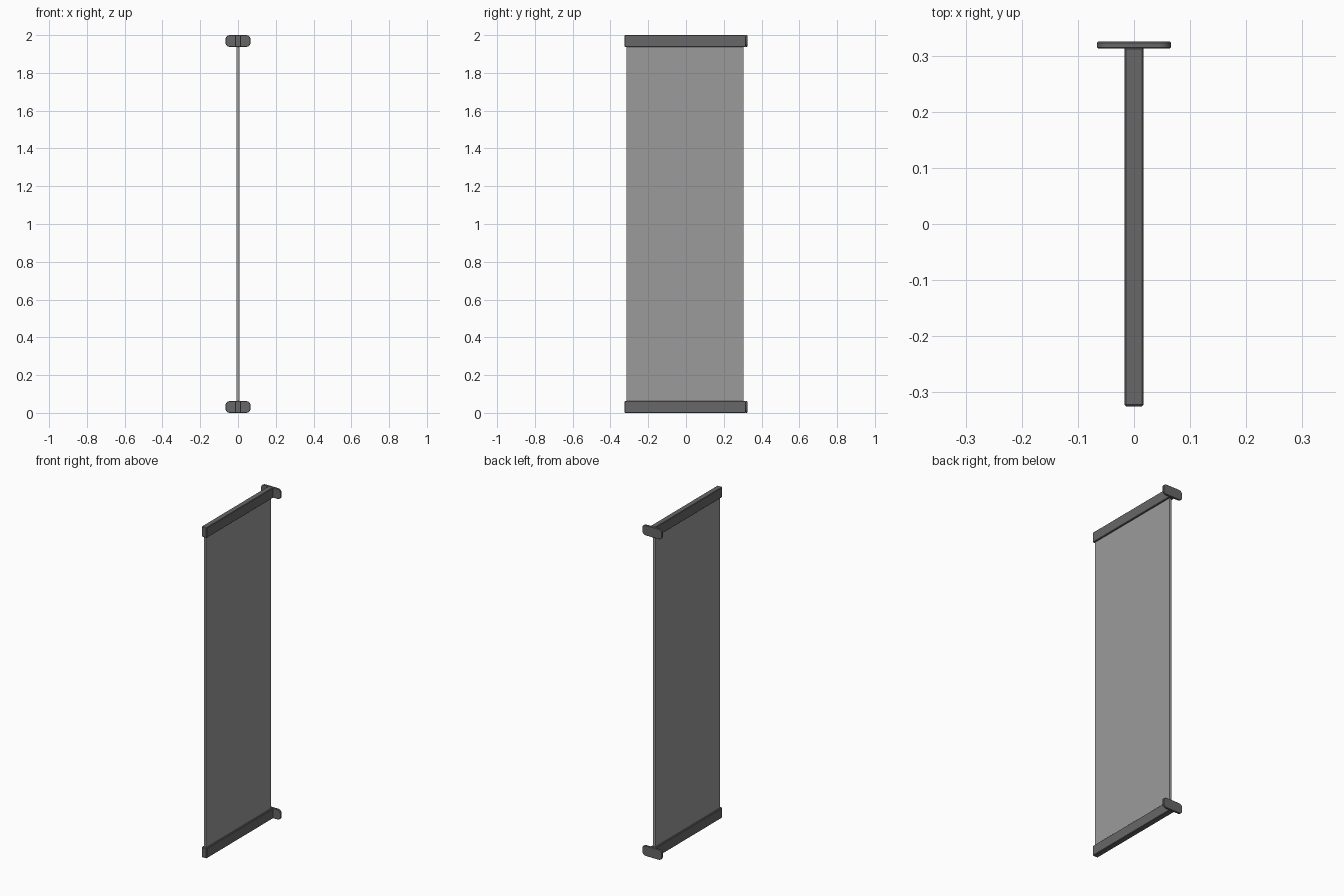
import bpy, bmesh
from mathutils import Vector

if "Cube" in bpy.data.objects:
    bpy.data.objects.remove(bpy.data.objects["Cube"])


def material(name, value):
    m = bpy.data.materials.new(name)
    m.diffuse_color = (value, value, value, 1)
    m.use_nodes = True
    m.node_tree.nodes["Principled BSDF"].inputs["Base Color"].default_value = m.diffuse_color
    return m


PANEL_GREY = material("panel_grey", 0.33)
RAIL_GREY = material("rail_dark_grey", 0.135)


def box(name, lo, hi, mat, bevel=0.0, corner=0.0):
    """Box from min/max corners; 'corner' rounds the edges running along y."""
    lo, hi = Vector(lo), Vector(hi)
    bm = bmesh.new()
    bmesh.ops.create_cube(bm, size=1)
    for v in bm.verts:
        v.co = Vector(((lo[i] + hi[i]) / 2 + v.co[i] * (hi[i] - lo[i]) for i in range(3)))
    if corner:
        edges = [e for e in bm.edges
                 if abs(e.verts[0].co.y - e.verts[1].co.y) > 1e-4]
        bmesh.ops.bevel(bm, geom=edges, offset=corner, segments=5,
                        profile=0.5, affect='EDGES')
    me = bpy.data.meshes.new(name)
    bm.to_mesh(me)
    bm.free()
    me.materials.append(mat)
    ob = bpy.data.objects.new(name, me)
    bpy.context.collection.objects.link(ob)
    if bevel:
        m = ob.modifiers.new("edge_bevel", 'BEVEL')
        m.width = bevel
        m.segments = 1
        m.limit_method = 'ANGLE'
    bpy.ops.object.select_all(action='DESELECT')
    ob.select_set(True)
    bpy.context.view_layer.objects.active = ob
    if corner:
        bpy.ops.object.shade_smooth_by_angle()


# Thin upright panel, its ends seated in the rails
box("panel", (-0.008, -0.315, 0.05), (0.008, 0.305, 1.95), PANEL_GREY)

# Bottom and top rails, each with a rounded mounting plate at the back
H = 0.062
for side, z in (("bottom", 0.0), ("top", 2.0 - H)):
    box(side + "_rail", (-0.017, -0.325, z), (0.017, 0.315, z + H),
        RAIL_GREY, bevel=0.003)
    box(side + "_mounting_plate", (-0.066, 0.313, z), (0.066, 0.325, z + H),
        RAIL_GREY, bevel=0.002, corner=0.022)
